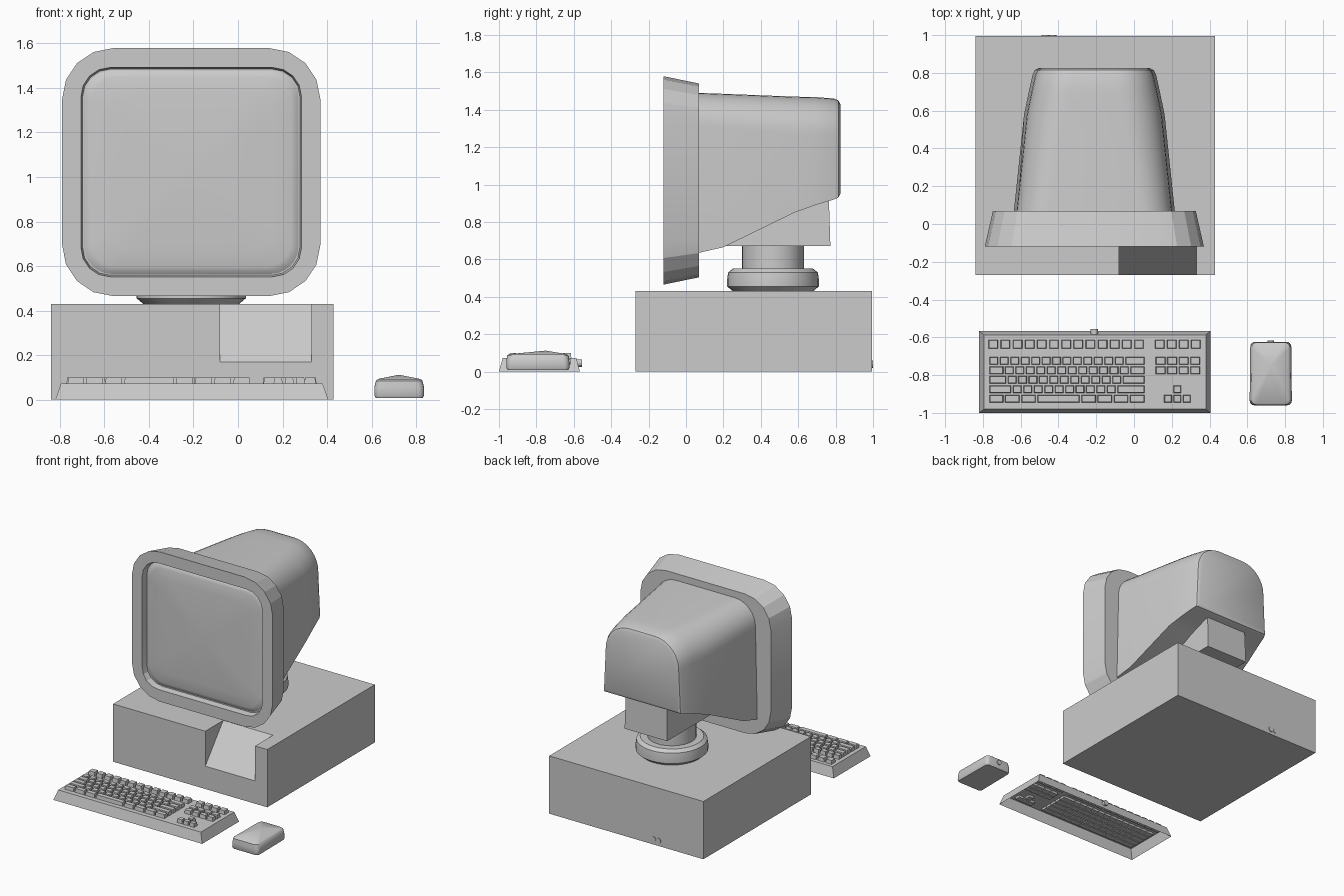
import bpy, bmesh, math
from mathutils import Vector

if "Cube" in bpy.data.objects:
    bpy.data.objects.remove(bpy.data.objects["Cube"])

MX = -0.21  # centre line of the monitor


def finish(name, bm, smooth=None):
    bmesh.ops.recalc_face_normals(bm, faces=bm.faces)
    me = bpy.data.meshes.new(name)
    bm.to_mesh(me)
    bm.free()
    ob = bpy.data.objects.new(name, me)
    bpy.context.collection.objects.link(ob)
    if smooth:
        bpy.ops.object.select_all(action='DESELECT')
        ob.select_set(True)
        bpy.context.view_layer.objects.active = ob
        bpy.ops.object.shade_smooth_by_angle(angle=math.radians(smooth))
    return ob


def loft(name, rings, start=True, end=True, apex=None, smooth=None):
    """Skin equal-length rings of points; close ends with a cap or an apex."""
    bm = bmesh.new()
    vs = [[bm.verts.new(p) for p in r] for r in rings]
    n = len(vs[0])
    for a, b in zip(vs, vs[1:]):
        for i in range(n):
            bm.faces.new((a[i], a[(i + 1) % n], b[(i + 1) % n], b[i]))
    if start:
        bm.faces.new(vs[0])
    if apex:
        t = bm.verts.new(apex)
        for i in range(n):
            bm.faces.new((vs[-1][i], vs[-1][(i + 1) % n], t))
    elif end:
        bm.faces.new(vs[-1])
    return finish(name, bm, smooth)


def round_rect(hw, hh, r, seg):
    pts = []
    for q, (sx, sy) in enumerate([(1, 1), (-1, 1), (-1, -1), (1, -1)]):
        for i in range(seg + 1):
            a = math.pi / 2 * (q + i / seg)
            pts.append((sx * (hw - r) + r * math.cos(a), sy * (hh - r) + r * math.sin(a)))
    return pts


def upright(y, hw, hh, r, seg, cz=1.022):
    return [(MX + x, y, cz + z) for x, z in round_rect(hw, hh, r, seg)]


def flat(z, x0, x1, y0, y1):
    return [(x0, y0, z), (x1, y0, z), (x1, y1, z), (x0, y1, z)]


def box(name, x0, x1, y0, y1, z0, z1):
    return loft(name, [flat(z0, x0, x1, y0, y1), flat(z1, x0, x1, y0, y1)])


def lathe(name, profile, cx, cy, seg=32):
    rings = [[(cx + r * math.cos(2 * math.pi * i / seg), cy + r * math.sin(2 * math.pi * i / seg), z)
              for i in range(seg)] for r, z in profile]
    return loft(name, rings, smooth=30)


def plug(name, x, y0, y1, z, r):
    rings = [[(x + r * math.cos(math.pi * i / 6), y, z + r * math.sin(math.pi * i / 6))
              for i in range(12)] for y in (y0, y1)]
    return loft(name, rings, smooth=30)


# Computer case with a sloped notch in the front
case = box("case", -0.84, 0.43, -0.27, 0.995, 0, 0.43)
wedge = [(-0.37, 0.046), (0.04, 0.554), (-0.37, 0.554)]
cutter = loft("notch_cutter", [[(x, y, z) for y, z in wedge] for x in (-0.08, 0.33)])
mod = case.modifiers.new("notch", 'BOOLEAN')
mod.operation = 'DIFFERENCE'
mod.object = cutter
bpy.context.view_layer.objects.active = case
bpy.ops.object.modifier_apply(modifier="notch")
bpy.data.objects.remove(cutter)

# Cable sockets on the case back, keyboard and mouse
for i, x in enumerate((-0.47, -0.43)):
    plug(f"case_socket_{i}", x, 0.98, 1.0, 0.04, 0.02)

# Swivel stand and neck
lathe("swivel_base", [(0.215, 0.43), (0.245, 0.455), (0.245, 0.495), (0.24, 0.53), (0.215, 0.55)], MX, 0.465)
lathe("swivel_column", [(0.165, 0.54), (0.165, 0.68)], MX, 0.465)
loft("monitor_neck", [flat(0.672, MX - 0.175, MX + 0.175, 0.2, 0.772),
                      flat(0.95, MX - 0.17, MX + 0.17, 0.26, 0.763)])

# Front bezel, tapering backwards, with a recessed opening
loft("monitor_bezel", [upright(0.07, 0.537, 0.518, 0.21, 4), upright(-0.12, 0.58, 0.557, 0.23, 4),
                       upright(-0.12, 0.495, 0.47, 0.13, 4), upright(-0.075, 0.488, 0.463, 0.125, 4)],
     smooth=15)

# Bulged glass screen
screen = []
for s in (1.0, 0.96, 0.92, 0.75, 0.5, 0.25):
    y = -0.108 + 0.02 * s * s + (0.018 if s == 1 else 0.004 if s == 0.96 else 0)
    screen.append(upright(y, 0.488 * s, 0.463 * s, 0.125 * s, 6))
loft("screen", screen, start=False, apex=(MX, -0.108, 1.022), smooth=40)


# Rear housing: round on top, square at the bottom
def housing_ring(y, hw, zb, zt, r):
    pts = [(MX - hw, y, zb), (MX + hw, y, zb)]
    top = hw - 0.015
    for c, a0 in ((top - r, 0), (r - top, 90)):
        for i in range(9):
            a = math.radians(a0 + 90 * i / 8)
            pts.append((MX + c + r * math.cos(a), y, zt - r + r * math.sin(a)))
    return pts


loft("monitor_housing", [housing_ring(*s) for s in (
    (0.06, 0.427, 0.633, 1.49, 0.17), (0.2, 0.412, 0.665, 1.485, 0.18),
    (0.58, 0.372, 0.85, 1.47, 0.2), (0.7, 0.347, 0.893, 1.467, 0.2),
    (0.79, 0.327, 0.92, 1.46, 0.2), (0.815, 0.315, 0.93, 1.45, 0.195),
    (0.825, 0.295, 0.95, 1.43, 0.18))], smooth=35)

# Keyboard tray, open underneath
KX0, KX1, KY0, KY1 = -0.82, 0.405, -1.0, -0.567
loft("keyboard_tray", [flat(0, KX0, KX1, KY0, KY1),
                       flat(0.073, KX0 + 0.025, KX1 - 0.025, KY0 + 0.02, KY1 - 0.02)], start=False)
plug("keyboard_socket", -0.21, -0.585, -0.555, 0.045, 0.02)


# Keys: each row is (left x, front y, depth, unit width, list of widths in units)
def add_key(bm, x0, x1, y0, y1):
    g = 0.003
    lo = [bm.verts.new(p) for p in flat(0.055, x0 + g, x1 - g, y0 + g, y1 - g)]
    t = 0.005
    hi = [bm.verts.new(p) for p in flat(0.1, x0 + g + t, x1 - g - t, y0 + g + t, y1 - g - t)]
    for i in range(4):
        j = (i + 1) % 4
        bm.faces.new((lo[i], lo[j], hi[j], hi[i]))
    bm.faces.new(hi)
    bm.faces.new(lo[::-1])


U = 0.83 / 15
main_rows = [[1] * 13 + [2], [1.5] + [1] * 12 + [1.5], [1.75] + [1] * 11 + [2.25],
             [2.25] + [1] * 10 + [2.75], [1.5, 1.55, 1.55, 4.2] + [1.55] * 4]
rows = [(-0.77, -0.7 - 0.05 * (i + 1), 0.05, U, w) for i, w in enumerate(main_rows)]
side_rows = [(0.11, -0.75, 0.05, 0.061, [1] * 4), (0.11, -0.8, 0.05, 0.061, [1] * 4),
             (0.205, -0.9, 0.05, 0.05, [1]), (0.155, -0.95, 0.05, 0.05, [1] * 3)]
for name, group in (("main_keys", rows), ("side_keys", side_rows)):
    bm = bmesh.new()
    for x, y, d, u, widths in group:
        for w in widths:
            add_key(bm, x, x + w * u, y, y + d)
            x += w * u
    finish(name, bm)

# Function key row, spaced apart
bm = bmesh.new()
for x0, count, pitch in ((-0.775, 13, 0.0643), (0.107, 4, 0.0635)):
    for i in range(count):
        add_key(bm, x0 + i * pitch, x0 + i * pitch + 0.06, -0.665, -0.608)
finish("function_keys", bm)


# Mouse: rounded block rising to a low peak
def mouse_ring(z, hw, hd, r, taper):
    return [(0.724 + x * (1 - taper * (y + hd)), -0.792 + y, z) for x, y in round_rect(hw, hd, r, 4)]


loft("mouse_body", [mouse_ring(0.008, 0.106, 0.162, 0.02, 0.1), mouse_ring(0.02, 0.112, 0.168, 0.025, 0.1),
                    mouse_ring(0.055, 0.112, 0.168, 0.03, 0.1), mouse_ring(0.085, 0.105, 0.165, 0.03, 0.1),
                    mouse_ring(0.093, 0.095, 0.155, 0.03, 0.1)],
     apex=(0.724, -0.75, 0.112), smooth=40)
plug("mouse_socket", 0.724, -0.635, -0.617, 0.055, 0.018)
